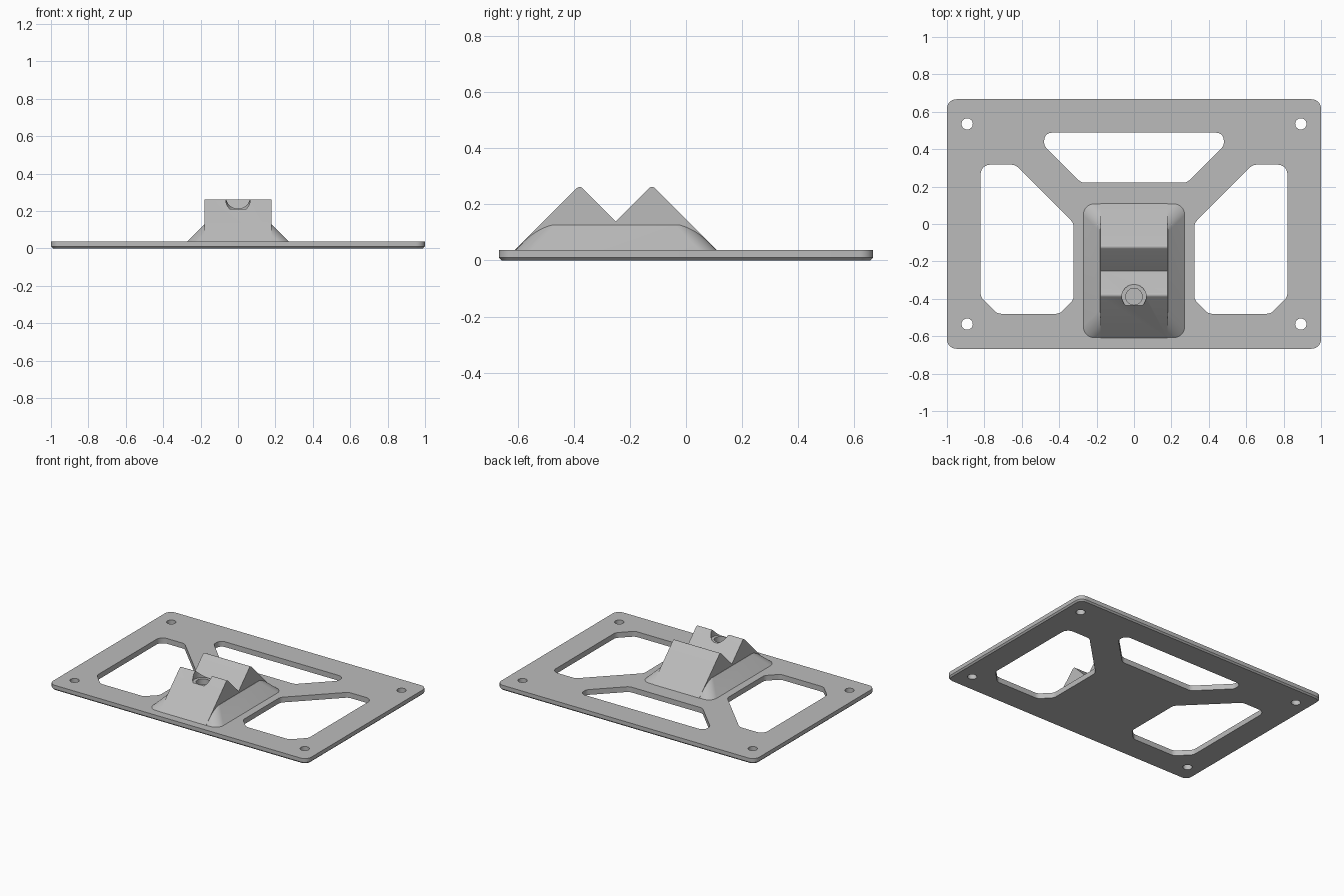
import bpy, bmesh, math
from mathutils import Vector

cube = bpy.data.objects.get("Cube")
if cube:
    bpy.data.objects.remove(cube, do_unlink=True)

GREY = (0.5, 0.5, 0.5, 1)
grey = bpy.data.materials.new("plain grey")
grey.use_nodes = True
grey.diffuse_color = GREY
grey.node_tree.nodes["Principled BSDF"].inputs["Base Color"].default_value = GREY

TOP = 0.037          # top of the plate
HOLE_Y = -0.388      # centre of the drilled seat


def fillet(points, radii, steps=8):
    """Round the corners of a closed 2D polygon."""
    out = []
    for i, (pt, r) in enumerate(zip(points, radii)):
        p = Vector(pt)
        a = (Vector(points[i - 1]) - p).normalized()
        b = (Vector(points[(i + 1) % len(points)]) - p).normalized()
        if r == 0:
            out.append(p)
            continue
        half = a.angle(b) / 2
        centre = p + (a + b).normalized() * (r / math.sin(half))
        start = p + a * (r / math.tan(half)) - centre
        end = p + b * (r / math.tan(half)) - centre
        sweep = start.angle_signed(end)
        for k in range(steps + 1):
            t = -sweep * k / steps
            c, s = math.cos(t), math.sin(t)
            out.append(centre + Vector((start.x * c - start.y * s,
                                        start.x * s + start.y * c)))
    return out


def rounded_rect(x, y0, y1, r):
    return fillet([(-x, y0), (x, y0), (x, y1), (-x, y1)], [r] * 4)


def loft(name, rings):
    """Skin matching rings of 3D points and cap both ends."""
    bm = bmesh.new()
    loops = [[bm.verts.new(p) for p in ring] for ring in rings]
    n = len(loops[0])
    for low, high in zip(loops, loops[1:]):
        for i in range(n):
            j = (i + 1) % n
            bm.faces.new((low[i], low[j], high[j], high[i]))
    bm.faces.new(loops[0])
    bm.faces.new(loops[-1])
    bmesh.ops.recalc_face_normals(bm, faces=bm.faces)
    mesh = bpy.data.meshes.new(name)
    bm.to_mesh(mesh)
    bm.free()
    mesh.materials.append(grey)
    obj = bpy.data.objects.new(name, mesh)
    bpy.context.collection.objects.link(obj)
    return obj


def flat(points, z):
    return [(p[0], p[1], z) for p in points]


def prism(name, points, z0, z1):
    return loft(name, [flat(points, z0), flat(points, z1)])


def circle(x, y, r, n=40):
    return [(x + r * math.cos(math.tau * k / n),
             y + r * math.sin(math.tau * k / n)) for k in range(n)]


def cut(target, cutter):
    cutter.hide_render = True
    mod = target.modifiers.new("cut", 'BOOLEAN')
    mod.operation, mod.solver, mod.object = 'DIFFERENCE', 'EXACT', cutter
    bpy.context.view_layer.objects.active = target
    bpy.ops.object.modifier_apply(modifier=mod.name)
    bpy.data.objects.remove(cutter, do_unlink=True)


def smooth(obj):
    bpy.ops.object.select_all(action='DESELECT')
    obj.select_set(True)
    bpy.context.view_layer.objects.active = obj
    bpy.ops.object.shade_smooth_by_angle(angle=math.radians(28))


# Base plate with a chamfered lower rim
C = 0.01
plate = loft("base_plate", [
    flat(rounded_rect(1 - C, -0.667 + C, 0.667 - C, 0.05 - C), 0),
    flat(rounded_rect(1, -0.667, 0.667, 0.05), C),
    flat(rounded_rect(1, -0.667, 0.667, 0.05), TOP)])

# Side windows and corner screw holes, mirrored
side_window = [(0.82, 0.317), (0.635, 0.317), (0.323, 0.005),
               (0.323, -0.405), (0.398, -0.48), (0.73, -0.48), (0.82, -0.39)]
for s in (-1, 1):
    window = fillet([(s * x, y) for x, y in side_window], [0.05] * 7)
    cut(plate, prism("side_window_cutter", window, -0.1, 0.1))
    for y in (-0.535, 0.535):
        cut(plate, prism("screw_cutter", circle(s * 0.892, y, 0.03), -0.1, 0.1))

# Back window
back = [(-0.48, 0.488), (-0.48, 0.418), (-0.283, 0.221),
        (0.283, 0.221), (0.48, 0.418), (0.48, 0.488)]
back_radii = [0.04, 0.04, 0.05, 0.05, 0.04, 0.04]
cut(plate, prism("back_window_cutter", fillet(back, back_radii), -0.1, 0.1))
smooth(plate)

# Sloped flange around the block
H = 0.09
flange = loft("block_flange", [
    flat(rounded_rect(0.272, -0.609, 0.109, 0.06), TOP - 0.001),
    flat(rounded_rect(0.272 - H, -0.609 + H, 0.109 - H, 0.06), TOP + H)])
smooth(flange)

# Twin-ridged block, profile swept across x
profile = [(-0.61, 0.02), (-0.61, TOP), (-0.379, 0.268), (-0.25, 0.139),
           (-0.121, 0.268), (0.11, TOP), (0.11, 0.02)]
outline = fillet(profile, [0, 0, 0.015, 0, 0.015, 0, 0])
block = loft("ridged_block", [[(x, p[0], p[1]) for p in outline]
                              for x in (-0.18, 0.18)])

# Stepped round seat in the front ridge
cut(block, prism("seat_cutter", circle(0, HOLE_Y, 0.065), 0.21, 0.4))
cut(block, prism("bore_cutter", circle(0, HOLE_Y, 0.044), 0.15, 0.4))
smooth(block)
